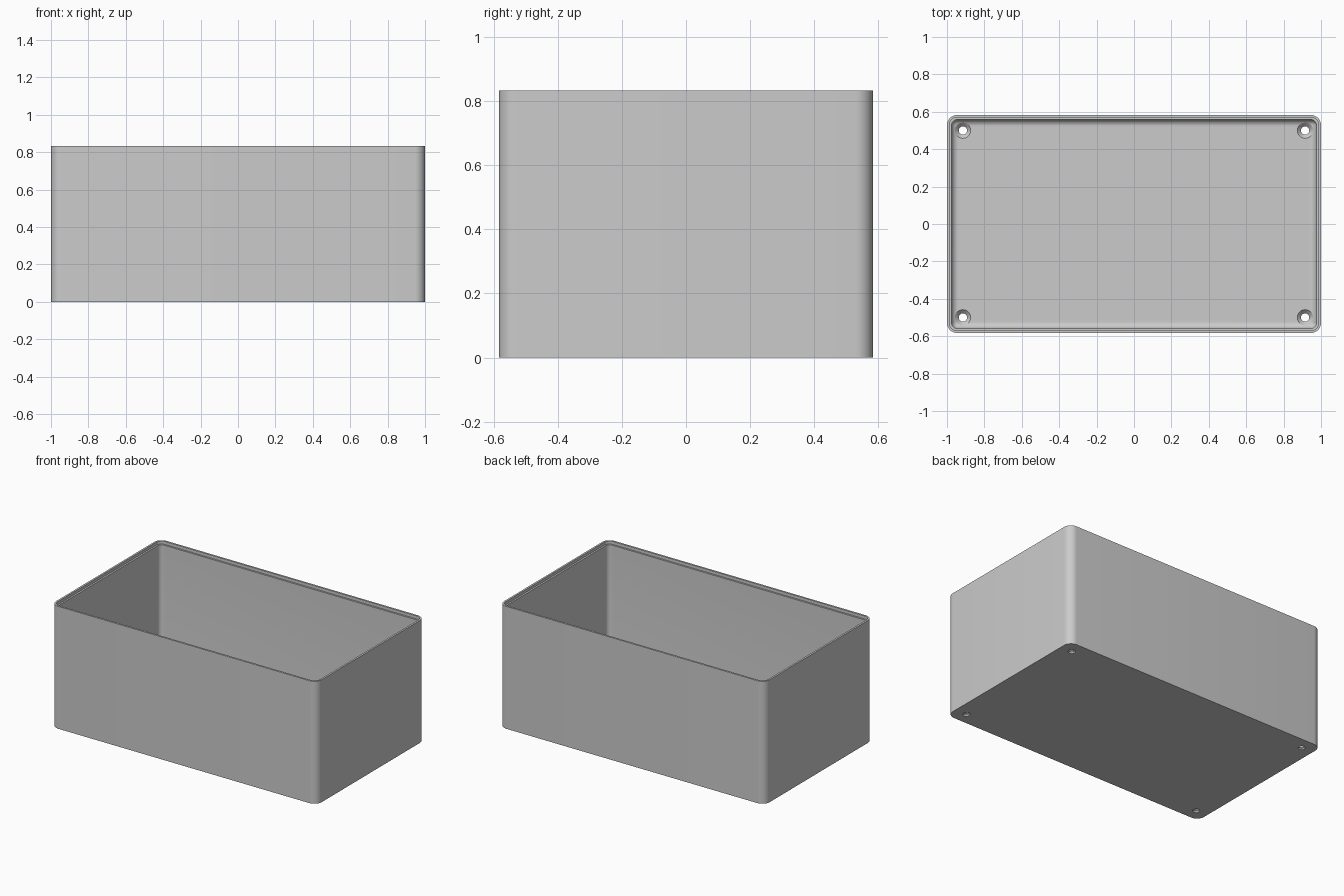
import bpy, bmesh, math
from mathutils import Vector

cube = bpy.data.objects.get("Cube")
if cube:
    bpy.data.objects.remove(cube)

HX, HY, H, R = 1.0, 0.583, 0.833, 0.055   # half sizes, height, corner radius
WALL, FLOOR, FILLET = 0.025, 0.03, 0.035
LIP, LIP_DEPTH = 0.013, 0.02
SEG = 10

grey = bpy.data.materials.new("plain grey")
grey.use_nodes = True
colour = (0.6, 0.6, 0.6, 1)
grey.diffuse_color = colour
grey.node_tree.nodes["Principled BSDF"].inputs["Base Color"].default_value = colour


def rounded_loop(bm, inset, z):
    """Ring of vertices around a rounded rectangle, inset from the outside."""
    r = max(R - inset, 0.012)
    ring = []
    for k, (sx, sy) in enumerate([(1, 1), (-1, 1), (-1, -1), (1, -1)]):
        for i in range(SEG + 1):
            a = math.pi / 2 * (k + i / SEG)
            ring.append(bm.verts.new((sx * (HX - inset - r) + r * math.cos(a),
                                      sy * (HY - inset - r) + r * math.sin(a), z)))
    return ring


# Wall profile as (inset, height): outside, stepped rim, inside, floor fillet
profile = [(0, 0), (0, H), (LIP, H), (LIP, H - LIP_DEPTH), (WALL, H - LIP_DEPTH)]
for i in range(9):
    a = math.pi / 2 * i / 8
    profile.append((WALL + FILLET * (1 - math.cos(a)),
                    FLOOR + FILLET * (1 - math.sin(a))))

bm = bmesh.new()
rings = [rounded_loop(bm, *p) for p in profile]
for low, high in zip(rings, rings[1:]):
    n = len(low)
    for i in range(n):
        j = (i + 1) % n
        bm.faces.new((low[i], low[j], high[j], high[i]))
bm.faces.new(rings[0][::-1])
bm.faces.new(rings[-1])
bmesh.ops.recalc_face_normals(bm, faces=bm.faces)
mesh = bpy.data.meshes.new("open_box")
bm.to_mesh(mesh)
bm.free()
mesh.materials.append(grey)
box = bpy.data.objects.new("open_box", mesh)
bpy.context.collection.objects.link(box)

# Countersunk screw holes in the four floor corners
bm = bmesh.new()
stations = [(0.022, -0.05), (0.022, 0.01), (0.042, FLOOR), (0.042, FLOOR + 0.05)]
for sx in (-1, 1):
    for sy in (-1, 1):
        centre = Vector((sx * 0.915, sy * 0.5, 0))
        circles = [[bm.verts.new(centre + Vector((r * math.cos(t * math.pi / 16),
                                                  r * math.sin(t * math.pi / 16), z)))
                    for t in range(32)] for r, z in stations]
        for low, high in zip(circles, circles[1:]):
            for i in range(32):
                j = (i + 1) % 32
                bm.faces.new((low[i], low[j], high[j], high[i]))
        bm.faces.new(circles[0][::-1])
        bm.faces.new(circles[-1])
cut_mesh = bpy.data.meshes.new("screw_hole_cutter")
bm.to_mesh(cut_mesh)
bm.free()
cut_mesh.materials.append(grey)
cutter = bpy.data.objects.new("screw_hole_cutter", cut_mesh)
bpy.context.collection.objects.link(cutter)
cutter.hide_render = True

holes = box.modifiers.new("screw_holes", 'BOOLEAN')
holes.operation = 'DIFFERENCE'
holes.solver = 'EXACT'
holes.object = cutter

bpy.ops.object.select_all(action='DESELECT')
box.select_set(True)
bpy.context.view_layer.objects.active = box
bpy.ops.object.modifier_apply(modifier=holes.name)
bpy.data.objects.remove(cutter)
bpy.ops.object.shade_smooth_by_angle(angle=math.radians(30))
